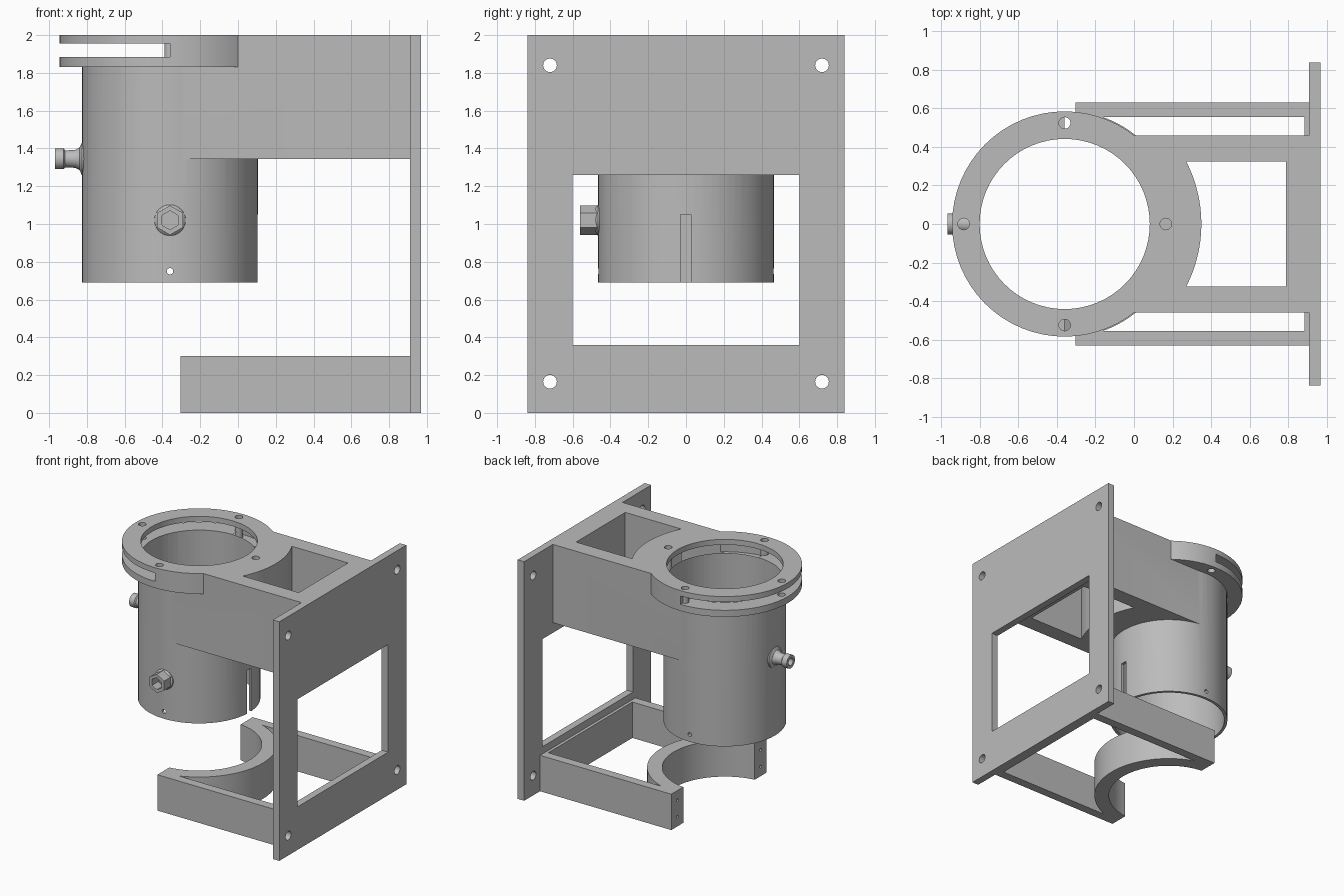
import bpy, bmesh
from math import pi, cos, sin, asin, acos
from mathutils import Matrix, Vector

old = bpy.data.objects.get("Cube")
if old:
    bpy.data.objects.remove(old, do_unlink=True)

grey = bpy.data.materials.new("plain grey")
grey.use_nodes = True
grey.diffuse_color = (0.5, 0.5, 0.5, 1)
grey.node_tree.nodes["Principled BSDF"].inputs["Base Color"].default_value = (0.5, 0.5, 0.5, 1)

CX = -0.36            # axis of the tube
UP = Matrix()
FRONT = Matrix.Rotation(pi / 2, 4, 'X')
LEFTWARD = Matrix.Rotation(-pi / 2, 4, 'Y')


def make(name, bm):
    bmesh.ops.remove_doubles(bm, verts=bm.verts, dist=1e-5)
    bmesh.ops.recalc_face_normals(bm, faces=bm.faces)
    mesh = bpy.data.meshes.new(name)
    bm.to_mesh(mesh)
    bm.free()
    mesh.materials.append(grey)
    ob = bpy.data.objects.new(name, mesh)
    bpy.context.collection.objects.link(ob)
    return ob


def prism(name, outline, z0, z1):
    bm = bmesh.new()
    face = bm.faces.new([bm.verts.new((x, y, z0)) for x, y in outline])
    ext = bmesh.ops.extrude_face_region(bm, geom=[face])
    top = [v for v in ext["geom"] if isinstance(v, bmesh.types.BMVert)]
    bmesh.ops.translate(bm, verts=top, vec=(0, 0, z1 - z0))
    if face.is_valid and not any(len(e.link_faces) == 2 for e in face.edges):
        bm.faces.new(face.verts)
    return make(name, bm)


def box(name, x0, x1, y0, y1, z0, z1):
    return prism(name, [(x0, y0), (x1, y0), (x1, y1), (x0, y1)], z0, z1)


def lathe(name, profile, base, axis=UP, sides=64):
    """Turn (radius, distance) points about an axis starting at base."""
    bm = bmesh.new()
    vs = [bm.verts.new((0, r, d)) for r, d in profile]
    es = [bm.edges.new(p) for p in zip(vs, vs[1:])]
    bmesh.ops.spin(bm, geom=vs + es, cent=(0, 0, 0), axis=(0, 0, 1),
                   angle=2 * pi, steps=sides)
    bm.transform(Matrix.Translation(Vector(base)) @ axis)
    return make(name, bm)


def rod(r, length, base, axis=UP, sides=64, name="cutter"):
    return lathe(name, [(0, 0), (r, 0), (r, length), (0, length)], base, axis, sides)


def combine(ob, other, op='DIFFERENCE'):
    mod = ob.modifiers.new("bool", 'BOOLEAN')
    mod.operation, mod.solver, mod.object = op, 'EXACT', other
    dg = bpy.context.evaluated_depsgraph_get()
    mesh = bpy.data.meshes.new_from_object(ob.evaluated_get(dg))
    ob.modifiers.clear()
    ob.data = mesh
    bpy.data.objects.remove(other, do_unlink=True)


def arc(r, a0, a1, n=40):
    return [(CX + r * cos(a0 + (a1 - a0) * i / n), r * sin(a0 + (a1 - a0) * i / n))
            for i in range(n + 1)]


# Mounting plate with window and four screw holes
plate = box("mounting_plate", 0.91, 0.97, -0.84, 0.84, 0, 2)
combine(plate, box("cutter", 0.8, 1.1, -0.6, 0.6, 0.36, 1.26))
for y in (-0.72, 0.72):
    for z in (0.165, 1.84):
        combine(plate, rod(0.036, 0.4, (1.1, y, z), LEFTWARD, 32))

# Tube, flange and upper bracket as one body
body = rod(0.465, 1.31, (CX, 0, 0.69), name="tube_and_bracket")
combine(body, rod(0.585, 0.17, (CX, 0, 1.83)), 'UNION')
combine(body, box("adder", CX, 0.91, -0.46, 0.46, 1.345, 2), 'UNION')
combine(body, rod(0.442, 2, (CX, 0, 0.4)))

# Bracket pocket with a curved inner wall
a = asin(0.325 / 0.71)
combine(body, prism("cutter", arc(0.71, -a, a, 16) + [(0.79, 0.325), (0.79, -0.325)], 1.2, 2.2))

# Slide-in slot in the flange
combine(body, box("cutter", -1.2, CX, -0.8, 0.8, 1.885, 1.955))
combine(body, rod(0.555, 0.07, (CX, 0, 1.885)))

# Flange screw holes
for i in range(4):
    x, y = CX + 0.525 * cos(i * pi / 2), 0.525 * sin(i * pi / 2)
    combine(body, rod(0.03, 0.4, (x, y, 1.75), UP, 24))

# Wall slit and small cross hole at the bottom of the tube
combine(body, box("cutter", 0, 0.2, -0.03, 0.027, 0.6, 1.05))
combine(body, rod(0.017, 1.4, (CX, 0.7, 0.75), FRONT, 20))

# Side hose nozzle with flared root and bore
nozzle = lathe("side_nozzle", [
    (0, 0), (0.09, 0), (0.085, 0.022), (0.06, 0.034), (0.048, 0.055), (0.045, 0.095),
    (0.045, 0.11), (0.055, 0.118), (0.055, 0.165), (0.03, 0.165), (0.03, 0.05), (0, 0.05)],
    (CX - 0.445, 0, 1.345), LEFTWARD, 32)

# Front hexagonal socket with flared root
socket = lathe("hex_socket", [
    (0, 0), (0.078, 0), (0.078, 0.115), (0.05, 0.115), (0.05, 0.03), (0, 0.03)],
    (CX, -0.445, 1.02), FRONT, 6)
root = lathe("hex_socket_root", [(0, 0), (0.085, 0), (0.082, 0.022), (0.068, 0.035), (0, 0.035)],
             (CX, -0.443, 1.02), FRONT, 32)
combine(root, rod(0.045, 0.1, (CX, -0.472, 1.02), FRONT, 6))

# Lower cradle: half ring, two arms and a cross strip
END = -0.305
outer, inner = 0.59, 0.475
ao, ai = acos((END - CX) / outer), acos((END - CX) / inner)
cradle = prism("lower_cradle", arc(outer, -ao, ao) + arc(inner, ai, -ai), 0, 0.3)
for s in (-1, 1):
    lo, hi = sorted((s * 0.555, s * 0.63))
    combine(cradle, box("adder", END, 0.91, lo, hi, 0, 0.3), 'UNION')
combine(cradle, box("adder", 0.885, 0.91, -0.6, 0.6, 0, 0.3), 'UNION')
for y in (-0.55, 0.55):
    for z in (0.08, 0.22):
        combine(cradle, rod(0.012, 0.2, (END + 0.1, y, z), LEFTWARD, 12))

# Smooth round walls, sharp edges kept
bpy.ops.object.select_all(action='DESELECT')
for ob in (plate, body, nozzle, socket, root, cradle):
    ob.select_set(True)
    bpy.context.view_layer.objects.active = ob
bpy.ops.object.shade_smooth_by_angle(angle=pi / 6)
